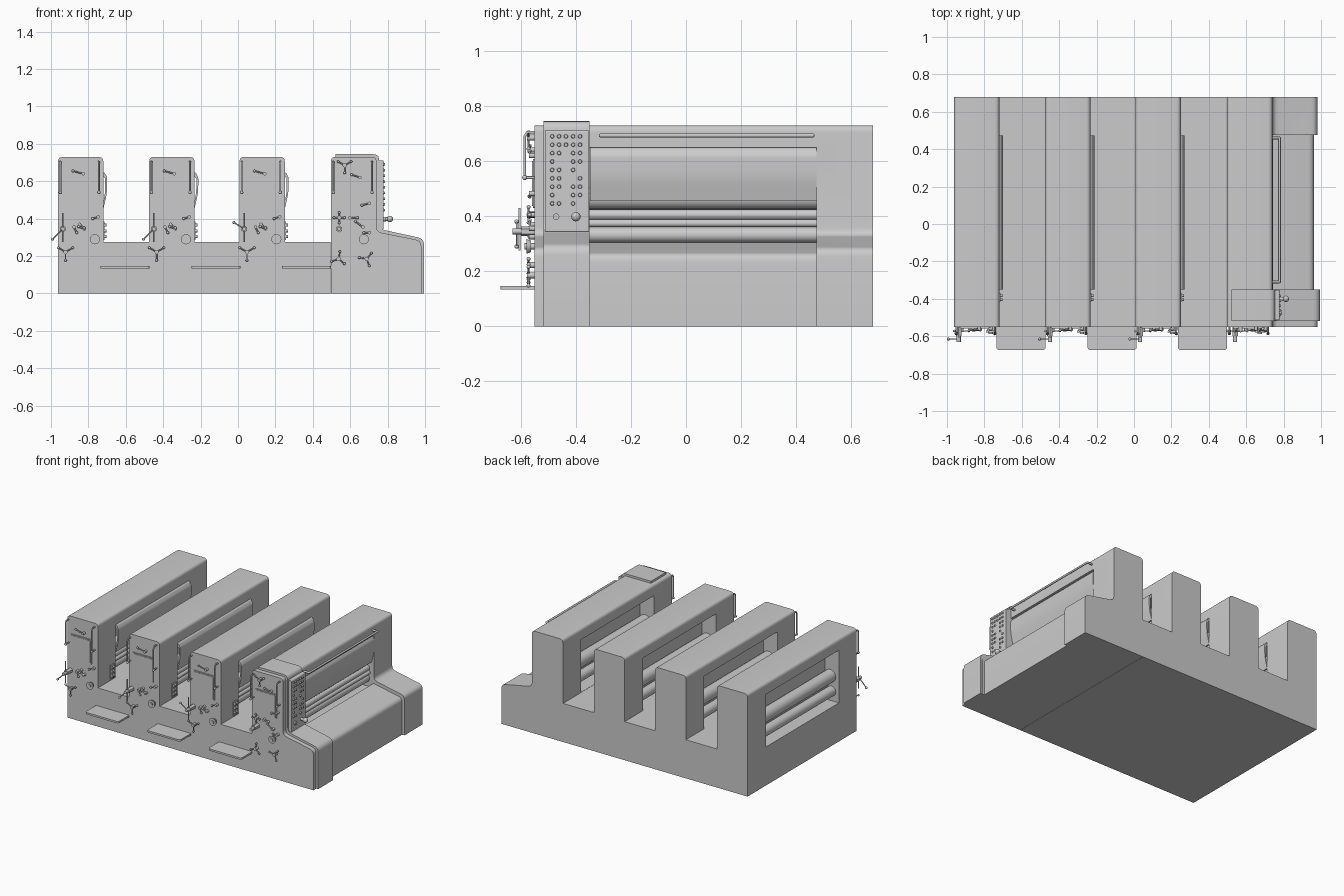
import bpy, bmesh, math
from mathutils import Vector, Matrix

if "Cube" in bpy.data.objects:
    bpy.data.objects.remove(bpy.data.objects["Cube"])

Y0, Y1 = -0.55, 0.68          # front and back of the machine
W0, W1 = -0.35, 0.475         # width of the roller windows
UNITS = [-0.962, -0.475, 0.008, 0.498]
UW = 0.242


class Part:
    """Collects simple shapes into one named mesh."""
    def __init__(self):
        self.bm = bmesh.new()

    def box(self, a, b):
        a, b = Vector(a), Vector(b)
        m = Matrix.Translation((a + b) / 2) @ Matrix.Diagonal((*(b - a), 1))
        bmesh.ops.create_cube(self.bm, size=1, matrix=m)

    def rod(self, a, b, r, r2=None, n=12):
        a, b = Vector(a), Vector(b)
        d = b - a
        m = Matrix.Translation((a + b) / 2) @ d.to_track_quat('Z', 'Y').to_matrix().to_4x4()
        bmesh.ops.create_cone(self.bm, cap_ends=True, segments=n, radius1=r,
                              radius2=r if r2 is None else r2, depth=d.length, matrix=m)

    def ball(self, p, r):
        bmesh.ops.create_uvsphere(self.bm, u_segments=12, v_segments=8, radius=r,
                                  matrix=Matrix.Translation(p))

    def pipe(self, pts, r):
        for a, b in zip(pts, pts[1:]):
            self.rod(a, b, r)
        for p in pts[1:-1]:
            self.ball(p, r)

    def prism(self, pts, y0, y1):
        vs = [self.bm.verts.new((x, y0, z)) for x, z in fillet(pts)]
        f = self.bm.faces.new(vs)
        ext = bmesh.ops.extrude_face_region(self.bm, geom=[f])['geom']
        bmesh.ops.translate(self.bm, vec=(0, y1 - y0, 0),
                            verts=[v for v in ext if isinstance(v, bmesh.types.BMVert)])

    def done(self, name):
        bmesh.ops.recalc_face_normals(self.bm, faces=self.bm.faces)
        me = bpy.data.meshes.new(name)
        self.bm.to_mesh(me)
        self.bm.free()
        ob = bpy.data.objects.new(name, me)
        bpy.context.collection.objects.link(ob)
        return ob


def fillet(pts, n=5):
    """Round the corners of a profile; each point is (x, z) or (x, z, radius)."""
    out = []
    for i, p in enumerate(pts):
        c = Vector(p[:2])
        if len(p) < 3:
            out.append(c)
            continue
        a = c + (Vector(pts[i - 1][:2]) - c).normalized() * p[2]
        b = c + (Vector(pts[(i + 1) % len(pts)][:2]) - c).normalized() * p[2]
        for k in range(n + 1):
            t = k / n
            out.append(a * (1 - t) ** 2 + c * 2 * t * (1 - t) + b * t * t)
    return out


def cut(ob, *boxes):
    for a, b in boxes:
        p = Part()
        p.box(a, b)
        c = p.done("cutter")
        m = ob.modifiers.new("cut", 'BOOLEAN')
        m.operation, m.solver, m.object = 'DIFFERENCE', 'EXACT', c
        bpy.context.view_layer.objects.active = ob
        bpy.ops.object.modifier_apply(modifier=m.name)
        bpy.data.objects.remove(c)


# long base with three towers
prof = [(-0.962, 0)]
for u in UNITS[:3]:
    prof += [(u, 0.275)] if u > -0.9 else []
    prof += [(u, 0.73, 0.025), (u + UW, 0.73, 0.025), (u + UW, 0.275)]
prof += [(0.494, 0.275), (0.494, 0)]
p = Part()
p.prism(prof, Y0, Y1)
cut(p.done("press_body"), ((-1.1, W0, 0.275), (0.4, W1, 0.65)))

# end tower with sloping delivery sides
p = Part()
p.prism([(0.496, 0), (0.496, 0.73, 0.025), (0.74, 0.73, 0.025), (0.74, 0.33, 0.03),
         (0.98, 0.282, 0.03), (0.98, 0)], Y0, Y1)
cut(p.done("end_tower"), ((0.4, W0, 0.275), (0.9, W1, 0.65)),
    ((0.741, W0, -0.1), (1.1, W1, 0.9)))

# delivery table between the sides
p = Part()
p.prism([(0.735, 0), (0.735, 0.305), (0.962, 0.262, 0.03), (0.962, 0)], W0, W1)
p.done("delivery_cover")

# wrap-over front cover of the end tower
p = Part()
p.prism([(0.522, 0), (0.522, 0.745), (0.755, 0.745, 0.035), (0.755, 0.345, 0.03),
         (0.995, 0.293, 0.035), (0.995, 0)], -0.518, W0 - 0.001)
p.done("end_cover")

# control panel with buttons and knobs
p = Part()
p.prism([(0.75, 0.345), (0.75, 0.712), (0.779, 0.712, 0.008), (0.779, 0.345)], -0.512, -0.353)
p.done("control_panel")
p = Part()
for i in range(9):
    z = 0.69 - i * 0.0305
    for j, y in enumerate((-0.486, -0.461, -0.436, -0.41, -0.385)):
        if i < 2 or i in (4, 8) and j < 2 or j != 2 and (i + j) % 4:
            p.rod((0.777, y, z), (0.786, y, z), 0.008, 0.006)
p.rod((0.777, -0.4, 0.398), (0.81, -0.4, 0.398), 0.010)
p.ball((0.812, -0.4, 0.398), 0.017)
p.rod((0.777, -0.472, 0.398), (0.79, -0.472, 0.398), 0.012)
p.done("panel_buttons")

# grab bar across the end tower
p = Part()
p.pipe([(0.735, -0.31, 0.693), (0.778, -0.31, 0.693), (0.778, 0.46, 0.693),
        (0.735, 0.46, 0.693)], 0.007)
p.done("end_grab_bar")


def star(p, x, z, rot, arm=0.034, n=3):
    p.rod((x, Y0 + 0.005, z), (x, Y0 - 0.028, z), 0.011)
    for k in range(n):
        a = math.radians(rot + 360 / n * k)
        e = (x + arm * math.cos(a), Y0 - 0.022, z + arm * math.sin(a))
        p.rod((x, Y0 - 0.022, z), e, 0.0035)
        p.ball(e, 0.007)


def lever(p, x, z, dx, dz):
    p.rod((x, Y0 + 0.005, z), (x, Y0 - 0.02, z), 0.009)
    e = (x + dx, Y0 - 0.018, z + dz)
    p.rod((x, Y0 - 0.016, z), e, 0.004)
    p.ball(e, 0.0075)


def handwheel(p, x, z):
    p.rod((x, Y0 + 0.005, z), (x, Y0 - 0.022, z), 0.012)
    p.rod((x, Y0 - 0.014, z), (x, Y0 - 0.03, z), 0.021, 0.027, 20)
    p.rod((x, Y0 - 0.03, z), (x, Y0 - 0.037, z), 0.012)


for i, u in enumerate(UNITS):
    tag, end = f"_{i + 1}", i == 3
    # rollers inside the window
    p = Part()
    for x, z, r in ((0.175, 0.465, 0.04), (0.07, 0.45, 0.045), (0.19, 0.405, 0.019),
                    (0.20, 0.374, 0.014), (0.18, 0.332, 0.028), (0.06, 0.345, 0.035),
                    (0.12, 0.385, 0.035), (0.12, 0.31, 0.034)):
        p.rod((u + x, W0 - 0.01, z), (u + x, W1 + 0.01, z), r, n=28)
    p.done("rollers" + tag)

    # inner shroud and bowed guard above the rollers
    p = Part()
    p.box((u + 0.11, W0 - 0.005, 0.44), (u + 0.125, W1 + 0.005, 0.655))
    o = -0.018 if end else 0.0
    p.prism([(u + 0.225 + o, 0.65), (u + 0.248 + o, 0.648, 0.01), (u + 0.263 + o, 0.62, 0.01),
             (u + 0.262 + o, 0.54, 0.03), (u + 0.243 + o, 0.455), (u + 0.235 + o, 0.455),
             (u + 0.252 + o, 0.54, 0.03), (u + 0.252 + o, 0.615), (u + 0.225 + o, 0.64)],
            W0 + 0.001, W1 - 0.001)
    p.done("roller_guard" + tag)

    # framed front door
    p = Part()
    a, b = u + 0.028, u + 0.194
    p.prism([(a, 0.43, 0.008), (b, 0.43, 0.008), (b, 0.607, 0.008), (a, 0.607, 0.008)],
            Y0 - 0.006, Y0 + 0.004)
    p.prism([(a + .007, 0.437, .006), (b - .007, 0.437, .006), (b - .007, 0.6, .006),
             (a + .007, 0.6, .006)], Y0 - 0.009, Y0)
    p.done("front_door" + tag)

    # upright grab handles
    p = Part()
    for x in (u + 0.012, u + 0.218):
        p.pipe([(x, Y0 + 0.005, 0.54), (x, Y0 - 0.036, 0.54), (x, Y0 - 0.036, 0.69),
                (x, Y0 - 0.026, 0.705), (x, Y0 + 0.005, 0.705)], 0.005)
        p.ball((x, Y0 - 0.036, 0.54), 0.009)
    p.done("grab_handles" + tag)

    # hand controls on the front
    p = Part()
    handwheel(p, u + (0.175 if end else 0.197), 0.29)
    x, z = u + (0.043 if end else 0.025), 0.345
    p.rod((x, Y0 + 0.005, z), (x, -0.60, z), 0.018, n=6)
    p.rod((x, -0.58, z), (x, -0.63, z), 0.011)
    if end:
        for q in ((0.072, 0.685, 30), (0.04, 0.185, 80), (0.19, 0.185, 50)):
            star(p, u + q[0], q[1], q[2], 0.04)
        star(p, x, 0.405, 0, 0.028, 4)
        lever(p, u + 0.155, 0.62, -0.045, 0.015)
        lever(p, u + 0.205, 0.482, -0.04, -0.01)
        lever(p, u + 0.10, 0.405, 0.04, 0)
        lever(p, u + 0.17, 0.355, -0.04, 0.03)
        lever(p, u + 0.205, 0.325, -0.03, 0)
    else:
        p.rod((x, -0.615, z), (x - 0.055, -0.615, z - 0.055 + 0.09 * (i == 2)), 0.0035)
        p.ball((x - 0.055, -0.615, z - 0.055 + 0.09 * (i == 2)), 0.008)
        p.rod((x, -0.605, z - 0.07), (x, -0.605, z + 0.085), 0.004)
        star(p, u + 0.04, 0.222, 30, 0.045)
        lever(p, u + 0.135, 0.64, -0.055, 0.015)
        lever(p, u + 0.085, 0.355, 0.015, -0.03)
        lever(p, u + 0.115, 0.37, 0.025, -0.02)
        lever(p, u + 0.14, 0.345, -0.03, 0.012)
        lever(p, u + 0.215, 0.41, -0.03, -0.01)
    p.done("hand_controls" + tag)

    # button box on the side, and the step plate in front of each gap
    if not end:
        p = Part()
        s = u + UW
        p.box((s - 0.002, -0.415, 0.285), (s + 0.006, -0.37, 0.385))
        for z in (0.305, 0.335, 0.365):
            for y in (-0.403, -0.382):
                p.rod((s + 0.004, y, z), (s + 0.016, y, z), 0.008)
        p.done("button_box" + tag)
        p = Part()
        x0, x1, c = s - 0.015, s + 0.247, 0.015
        p.box((x0, -0.66, 0.134), (x1, Y0 + 0.002, 0.147))
        p.box((x0 + c, -0.674, 0.134), (x1 - c, -0.66, 0.147))
        for x in (x0 + c, x1 - c):
            p.rod((x, -0.659, 0.134), (x, -0.659, 0.147), c, n=20)
        p.done("step_plate" + tag)

# smooth the round parts and keep the edges sharp
bpy.ops.object.select_all(action='SELECT')
bpy.context.view_layer.objects.active = bpy.context.selected_objects[0]
bpy.ops.object.shade_smooth_by_angle(angle=math.radians(35))
